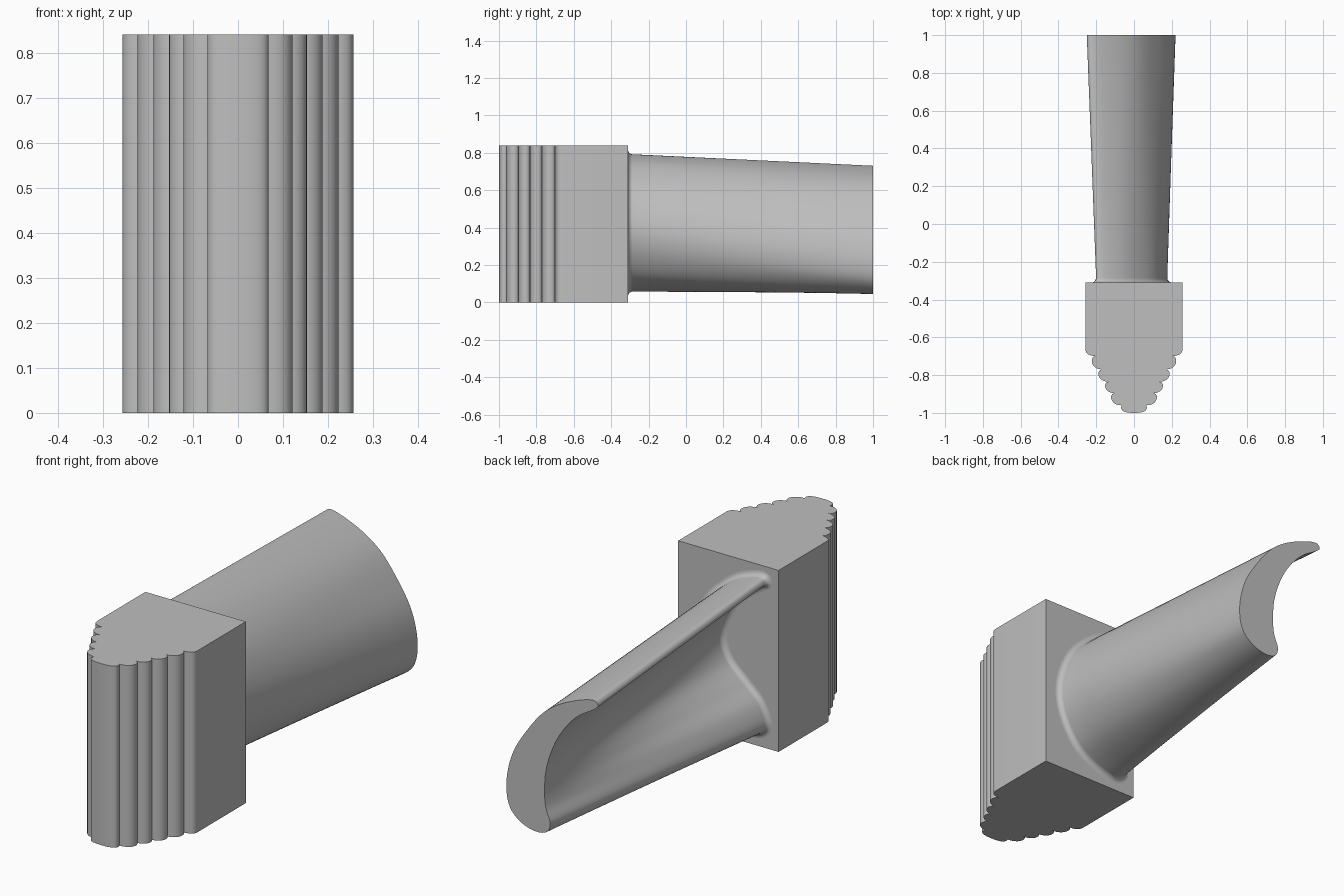
import bpy, bmesh, math
from mathutils import Vector

if "Cube" in bpy.data.objects:
    bpy.data.objects.remove(bpy.data.objects["Cube"], do_unlink=True)

GREY = (0.52, 0.52, 0.52, 1)
metal = bpy.data.materials.new("plain_grey")
metal.use_nodes = True
metal.diffuse_color = GREY
metal.node_tree.nodes["Principled BSDF"].inputs["Base Color"].default_value = GREY


def loft(name, rings):
    """Skin a list of equal closed rings and cap both ends."""
    bm = bmesh.new()
    loops = [[bm.verts.new(p) for p in ring] for ring in rings]
    n = len(loops[0])
    for a, b in zip(loops, loops[1:]):
        for i in range(n):
            j = (i + 1) % n
            bm.faces.new((a[i], a[j], b[j], b[i]))
    bm.faces.new(loops[0][::-1])
    bm.faces.new(loops[-1])
    bmesh.ops.recalc_face_normals(bm, faces=bm.faces)
    mesh = bpy.data.meshes.new(name)
    bm.to_mesh(mesh)
    bm.free()
    mesh.materials.append(metal)
    obj = bpy.data.objects.new(name, mesh)
    bpy.context.collection.objects.link(obj)
    bpy.ops.object.select_all(action='DESELECT')
    obj.select_set(True)
    bpy.context.view_layer.objects.active = obj
    bpy.ops.object.shade_smooth_by_angle(angle=math.radians(38))
    return obj


def bezier(p0, p1, p2, p3, steps=10):
    pts = [Vector(p) for p in (p0, p1, p2, p3)]
    out = []
    for k in range(steps + 1):
        t = k / steps
        s = 1 - t
        out.append(pts[0] * s**3 + pts[1] * 3*s*s*t + pts[2] * 3*s*t*t + pts[3] * t**3)
    return out


def closed_spline(ctrl, steps=6):
    """Closed Catmull-Rom curve with centripetal-style knots."""
    c = [Vector(p) for p in ctrl]
    n = len(c)
    out = []
    for i in range(n):
        a, b, d, e = c[i - 1], c[i], c[(i + 1) % n], c[(i + 2) % n]
        ka, kb, kc = [max((q - p).length, 1e-4) ** 0.5 for p, q in ((a, b), (b, d), (d, e))]
        m1 = ((b - a) / ka - (d - a) / (ka + kb) + (d - b) / kb) * kb
        m2 = ((d - b) / kb - (e - b) / (kb + kc) + (e - d) / kc) * kb
        out += bezier(b, b + m1 / 3, d - m2 / 3, d, steps)[:-1]
    return out


def outward(pts):
    """Outward unit normals of a clockwise (x, z) loop."""
    n = len(pts)
    result = []
    for i in range(n):
        t = (pts[(i + 1) % n] - pts[i - 1]).normalized()
        result.append(Vector((-t.y, t.x)))
    return result


# Root block: straight sides, then rounded lobes stepping in to the nose
HALF, BACK, HEIGHT = 0.257, -0.31, 0.84
grooves = [(0.205, -0.70), (0.168, -0.77), (0.135, -0.835), (0.102, -0.895), (0.065, -0.96)]
crests = [0.222, 0.187, 0.152, 0.12]
side = [Vector((HALF, BACK))]
side += bezier((HALF, -0.66), (HALF, -0.69), (0.24, -0.695), grooves[0])
for p, q, crest in zip(grooves, grooves[1:], crests):
    reach = (crest - (p[0] + q[0]) / 8) / 0.75
    side += bezier(p, (reach, p[1]), (reach, q[1]), q)[1:]
side += bezier(grooves[-1], (0.075, -0.985), (0.06, -1.0), (0, -1.0))[1:]
outline = side + [Vector((-p.x, p.y)) for p in reversed(side[:-1])]
loft("root_block", [[(p.x, p.y, z) for p in outline] for z in (0, HEIGHT)])

# Curved blade sections as (x, z): over the convex side, round the thick edge, back up the hollow
root_section = closed_spline([
    (-.2, .765), (-.19, .79), (-.07, .76), (.03, .69), (.11, .60), (.165, .47),
    (.175, .36), (.145, .25), (.07, .14), (-.05, .075), (-.15, .06), (-.2, .10),
    (-.17, .2), (-.09, .28), (0, .37), (.03, .47), (-.03, .63), (-.17, .748)])
tip_section = closed_spline([
    (-.25, .71), (-.235, .73), (-.1, .69), (.02, .615), (.115, .50), (.19, .37),
    (.22, .22), (.2, .12), (.14, .065), (.06, .045), (.01, .06), (-.005, .10),
    (.018, .17), (.024, .25), (.013, .36), (-.045, .51), (-.14, .63), (-.23, .69)])

# Blade: flared fillet at the block, then a straight taper to the tip
FILLET = 0.025
normals = outward(root_section)
rings = []
for k in range(-1, 8):
    a = max(k, 0) / 7 * math.pi / 2
    flare = FILLET * (1 - math.sin(a))
    y = BACK + FILLET * (1 - math.cos(a)) - (0.01 if k < 0 else 0)
    rings.append([(p.x + n.x * flare, y, p.y + n.y * flare)
                  for p, n in zip(root_section, normals)])
start = BACK + FILLET
for k in range(1, 11):
    t = k / 10
    ring = [p.lerp(q, t) for p, q in zip(root_section, tip_section)]
    rings.append([(p.x, start + (1 - start) * t, p.y) for p in ring])
loft("blade", rings)
